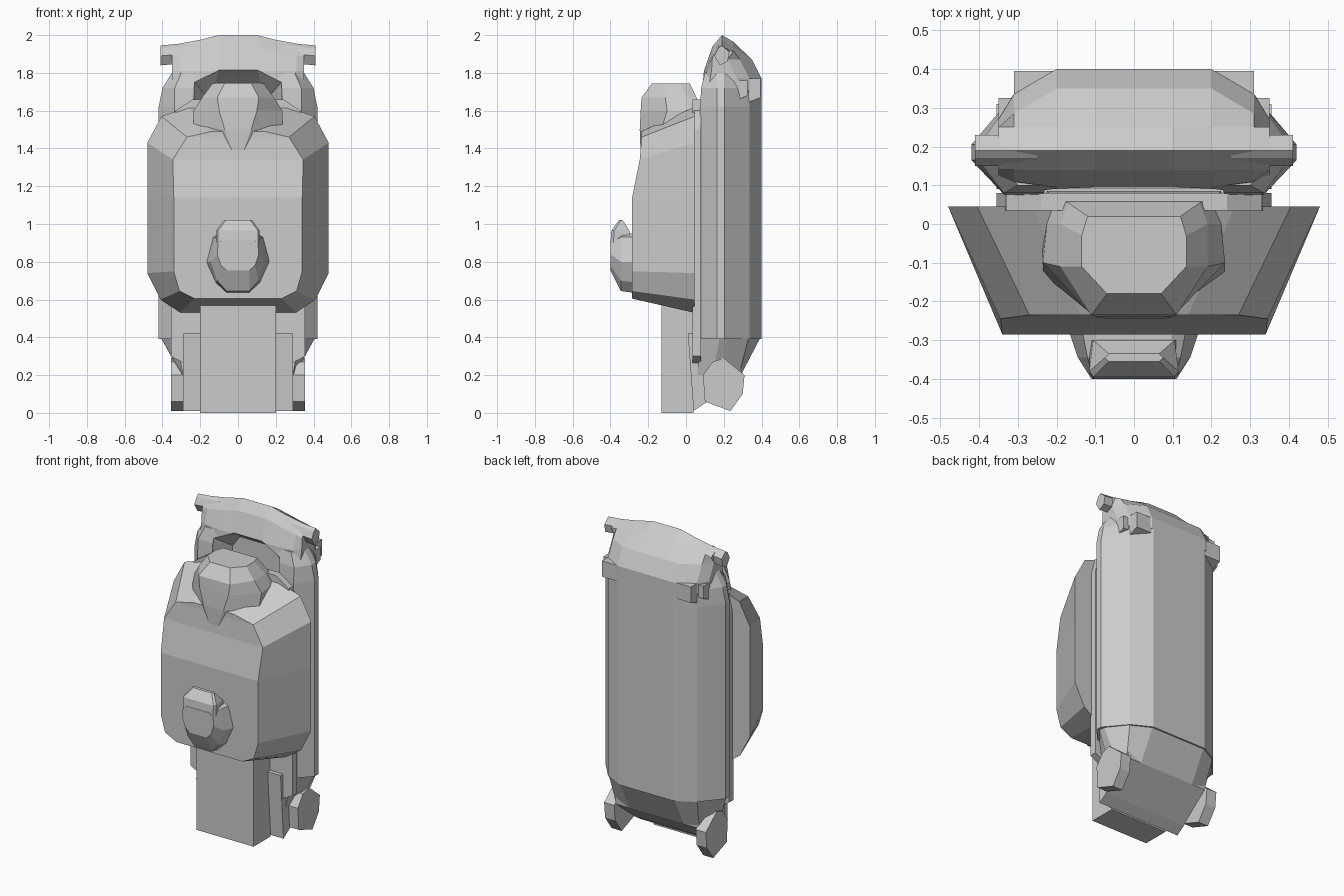
import bpy, bmesh

if "Cube" in bpy.data.objects:
    bpy.data.objects.remove(bpy.data.objects["Cube"])

# ---------- helpers ----------
def build(name, rings, closed=True):
    """Skin a list of equal-length 3D rings and close both ends.
    closed=True: each ring is a half outline (x > 0) that is mirrored across x."""
    bm = bmesh.new()
    rows = []
    for ring in rings:
        pts = list(ring)
        if closed:
            pts += [(-x, y, z) for x, y, z in reversed(ring)]
        rows.append([bm.verts.new(p) for p in pts])
    n = len(rows[0])
    for a, b in zip(rows, rows[1:]):
        for i in range(n):
            j = (i + 1) % n
            bm.faces.new((a[i], a[j], b[j], b[i]))
    for row in (rows[0], rows[-1]):
        if closed:
            # cap as strips between mirrored corners
            for i in range(n // 2 - 1):
                bm.faces.new((row[i], row[i + 1], row[n - 2 - i], row[n - 1 - i]))
        else:
            bm.faces.new(row)
    bmesh.ops.recalc_face_normals(bm, faces=bm.faces)
    me = bpy.data.meshes.new(name)
    bm.to_mesh(me)
    bm.free()
    ob = bpy.data.objects.new(name, me)
    bpy.context.collection.objects.link(ob)
    return ob

def stack_z(name, levels):
    return build(name, [[(x, y, z) for x, y in prof] for z, prof in levels])

def stack_y(name, levels):
    return build(name, [[(x, y, z) for x, z in prof] for y, prof in levels])

def along_x(name, sections):
    return build(name, [[(x, y, z) for y, z in sec] for x, sec in sections], closed=False)

def box(name, x0, x1, y0, y1, z0, z1):
    sec = [(y0, z0), (y1, z0), (y1, z1), (y0, z1)]
    return along_x(name, [(x0, sec), (x1, sec)])

# ---------- rear case ----------
full = [(.335, .075), (.42, .165), (.42, .205), (.31, .335), (.19, .40)]
case = stack_z("rear_case", [
    (.39, full),
    (1.62, full),
    (1.72, [(.335, .08), (.40, .165), (.40, .205), (.305, .335), (.19, .40)]),
    (1.80, [(.30, .10), (.35, .165), (.35, .205), (.29, .31), (.19, .375)]),
])

# tapered underside of the case
stack_z("case_base", [
    (.41, [(.33, .08), (.415, .18), (.41, .21), (.31, .335), (.19, .40)]),
    (.20, [(.29, .06), (.30, .14), (.30, .21), (.29, .28), (.19, .29)]),
])
foot = [(.01, .42), (.04, .01), (.10, .05), (.29, .20), (.30, .42)]
along_x("rear_foot", [(-.29, foot), (.29, foot)])

# hood over the case
def hood_sec(front, back, top, low=1.70):
    return [(front, low), (front + .01, 1.81), (.14, top - .06), (.19, top),
            (.25, top - .035), (back - .05, 1.87), (back, 1.77), (back, low)]
half = [(.10, hood_sec(.085, .40, 2.0)),
        (.20, hood_sec(.085, .40, 1.975)),
        (.31, hood_sec(.10, .335, 1.955)),
        (.35, hood_sec(.125, .27, 1.945, 1.75))]
hood = along_x("hood", [(-x, s) for x, s in reversed(half)] + half)

# six-sided carrying bar ends
bar = [(.15, 1.89), (.17, 1.93), (.19, 1.945), (.23, 1.91), (.22, 1.86), (.18, 1.84)]
for s, side in ((-1, "left"), (1, "right")):
    along_x("bar_end_" + side, [(s * .25, [(y, z + .015) for y, z in bar]), (s * .41, bar)])

# arched recess in front of hood and case
recess = stack_y("recess_cutter", [
    (.00, [(.245, 1.45), (.245, 1.76), (.11, 1.84)]),
    (.09, [(.235, 1.45), (.23, 1.75), (.10, 1.82)]),
    (.19, [(.19, 1.50), (.17, 1.68), (.12, 1.75)]),
])
recess.hide_render = True
recess.hide_viewport = True
for ob in (case, hood):
    m = ob.modifiers.new("recess", 'BOOLEAN')
    m.operation = 'DIFFERENCE'
    m.solver = 'EXACT'
    m.object = recess

# latch blocks on the back
latch = [(.26, 1.65), (.325, 1.68), (.325, 1.76), (.26, 1.76)]
corner = [(.32, 1.64), (.395, 1.67), (.395, 1.77), (.32, 1.77)]
for s, side in ((-1, "left"), (1, "right")):
    along_x("latch_" + side, [(s * .20, corner), (s * .31, corner)])
    along_x("latch_tab_" + side, [(s * .28, latch), (s * .35, latch)])

# ---------- frame plate between case and bag ----------
stack_y("frame_plate", [
    (y, [(.28, .26), (.355, .30), (.355, 1.50), (.33, 1.60), (.24, 1.66)])
    for y in (.035, .08)])

# ---------- front bag ----------
back = [(.31, .53), (.41, .60), (.48, .74), (.48, 1.14), (.48, 1.43), (.405, 1.57), (.26, 1.62)]
build("front_bag", [
    [(x, .045, z) for x, z in back],
    [(.23, -.285, .605), (.31, -.285, .645), (.34, -.285, .75), (.34, -.285, 1.14),
     (.345, -.245, 1.34), (.27, -.235, 1.46), (.14, -.235, 1.49)],
])

# rounded top roll
stack_z("top_roll", [
    (1.36, [(.02, -.24), (.19, -.13), (.22, -.05), (.20, .08)]),
    (1.50, [(.07, -.245), (.235, -.13), (.24, -.02), (.225, .085)]),
    (1.60, [(.10, -.24), (.235, -.10), (.225, .0), (.215, .075)]),
    (1.67, [(.11, -.235), (.19, -.11), (.19, .0), (.17, .055)]),
    (1.745, [(.07, -.18), (.135, -.11), (.135, -.03), (.12, .02)]),
])

# small pouch and its flap
stack_y("pouch", [
    (-.27, [(.06, .635), (.12, .69), (.17, .80), (.135, .93), (.10, .95)]),
    (-.345, [(.06, .645), (.11, .70), (.145, .80), (.12, .93), (.09, .95)]),
    (-.40, [(.06, .755), (.09, .78), (.11, .84), (.105, .90), (.08, .915)]),
])
stack_z("pouch_flap", [
    (.90, [(.105, -.40), (.115, -.385), (.115, -.30)]),
    (.965, [(.105, -.395), (.115, -.38), (.105, -.30)]),
    (1.02, [(.065, -.355), (.075, -.345), (.065, -.335)]),
])

# ---------- stand and wheels ----------
box("front_stand", -.20, .20, -.13, .04, 0, .60)
rim = [(.09, .20), (.14, .27), (.20, .29), (.31, .20), (.30, .10), (.235, .01), (.10, .06)]
for s, side in ((-1, "left"), (1, "right")):
    along_x("wheel_" + side, [(s * .285, rim), (s * .355, rim)])
